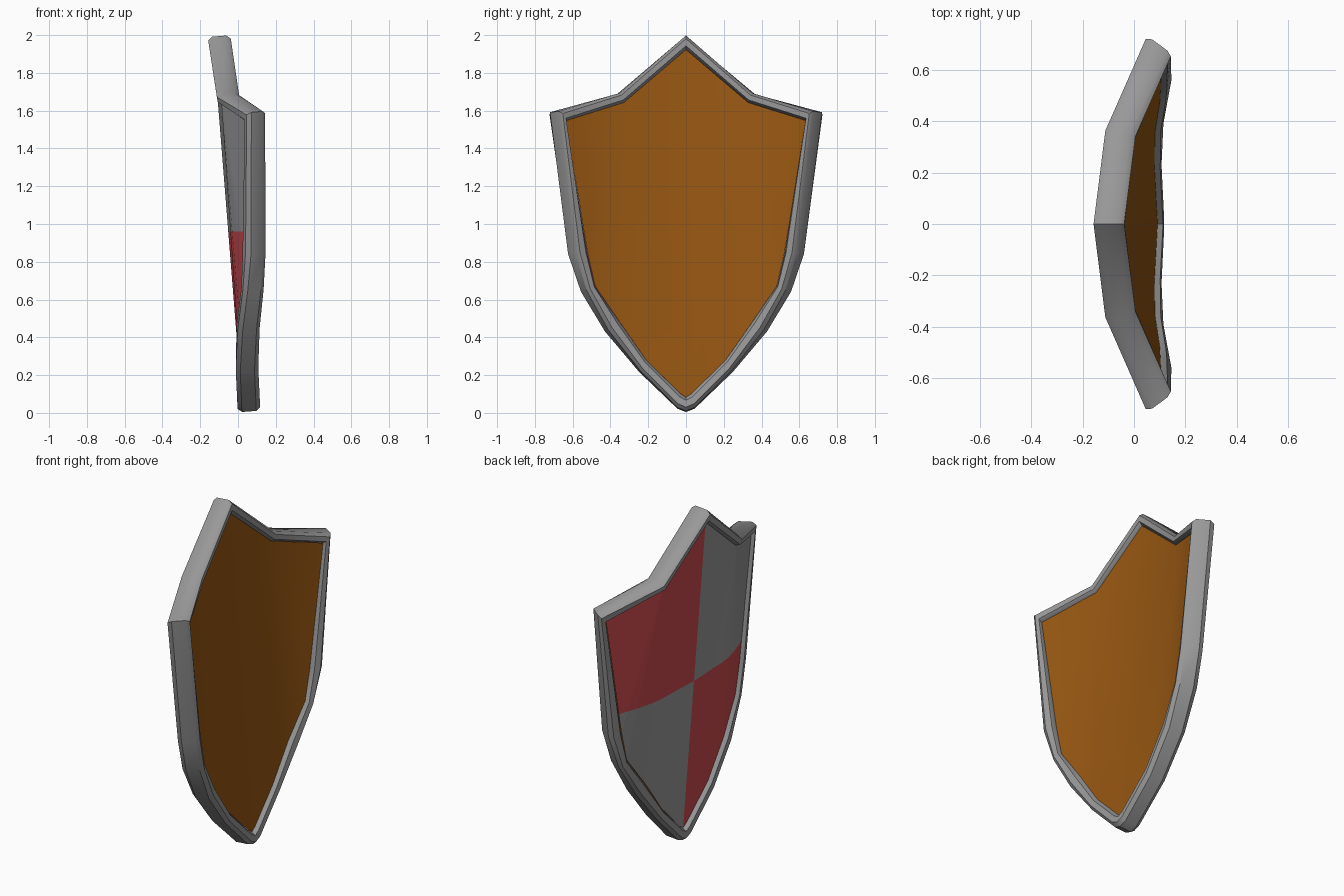
import bpy, bmesh
from mathutils import Vector

if "Cube" in bpy.data.objects:
    bpy.data.objects.remove(bpy.data.objects["Cube"])


def material(name, rgb):
    m = bpy.data.materials.new(name)
    m.diffuse_color = (*rgb, 1)
    m.use_nodes = True
    m.node_tree.nodes["Principled BSDF"].inputs["Base Color"].default_value = m.diffuse_color
    return m


steel = material("steel_grey", (0.32, 0.315, 0.315))
red = material("shield_red", (0.60, 0.068, 0.075))
wood = material("wood_brown", (0.31, 0.095, 0.006))

# Half outlines (y, z) from the top peak to the bottom tip
OUTER = [(0, 1.99), (.37, 1.685), (.733, 1.59), (.635, .84), (.565, .64),
         (.435, .43), (.25, .215), (.045, .02), (0, .003)]
INNER = [(0, 1.915), (.345, 1.635), (.69, 1.54), (.56, .84), (.515, .665),
         (.37, .475), (.215, .27), (.03, .095), (0, .075)]


def bowed(y, z, depth):
    """Point on the bowed, leaning shield, moved back along its normal."""
    x = -0.08 * z + 0.457 * abs(y) ** 3
    n = Vector((1, -1.371 * y * abs(y), 0.08)).normalized()
    return Vector((x, y, z)) + n * depth


def full(half):
    return half + [(-y, z) for y, z in half[-2:0:-1]]


def finish(name, bm, mats):
    bmesh.ops.recalc_face_normals(bm, faces=bm.faces)
    me = bpy.data.meshes.new(name)
    bm.to_mesh(me)
    bm.free()
    ob = bpy.data.objects.new(name, me)
    bpy.context.collection.objects.link(ob)
    for m in mats:
        me.materials.append(m)
    return ob


# Rim: cross-section (fraction from outer to inner edge, depth) swept round
PROFILE = [(1, .03), (.78, .004), (.25, 0), (0, .022), (0, .098),
           (.25, .12), (.75, .118), (1, .095)]
bm = bmesh.new()
rings = []
for (oy, oz), (iy, iz) in zip(full(OUTER), full(INNER)):
    rings.append([bm.verts.new(bowed(oy + (iy - oy) * t, oz + (iz - oz) * t, d))
                  for t, d in PROFILE])
for i, a in enumerate(rings):
    b = rings[(i + 1) % len(rings)]
    for j in range(len(PROFILE)):
        k = (j + 1) % len(PROFILE)
        bm.faces.new((a[j], a[k], b[k], b[j]))
rim = finish("rim", bm, [steel])
bpy.context.view_layer.objects.active = rim
rim.select_set(True)
bpy.ops.object.shade_smooth_by_angle(angle=0.6)


# Panels: flat facets fanned from the shoulder notch to the tip, mirrored
def panel(depth):
    bm = bmesh.new()
    for side in (1, -1):
        v = [bm.verts.new(bowed(y * side, z, depth)) for y, z in INNER]
        bm.faces.new((v[0], v[1], v[-1]))
        for i in range(2, len(v) - 1):
            bm.faces.new((v[1], v[i], v[i + 1]))
    bmesh.ops.remove_doubles(bm, verts=bm.verts, dist=1e-4)
    return bm


# Quartered front
bm = panel(0.025)
bmesh.ops.bisect_plane(bm, geom=bm.verts[:] + bm.edges[:] + bm.faces[:],
                       plane_co=(0, 0, .96), plane_no=(0, 0, 1))
for f in bm.faces:
    c = f.calc_center_median()
    f.material_index = 1 if c.y * (c.z - .96) > 0 else 0
bmesh.ops.recalc_face_normals(bm, faces=bm.faces)
front = finish("front_panel", bm, [steel, red])
if front.data.polygons[0].normal.x > 0:
    front.data.flip_normals()

# Wooden back
back = finish("back_panel", panel(0.098), [wood])
if back.data.polygons[0].normal.x < 0:
    back.data.flip_normals()
bpy.ops.object.select_all(action='DESELECT')
back.select_set(True)
bpy.context.view_layer.objects.active = back
bpy.ops.object.shade_smooth_by_angle(angle=0.6)
